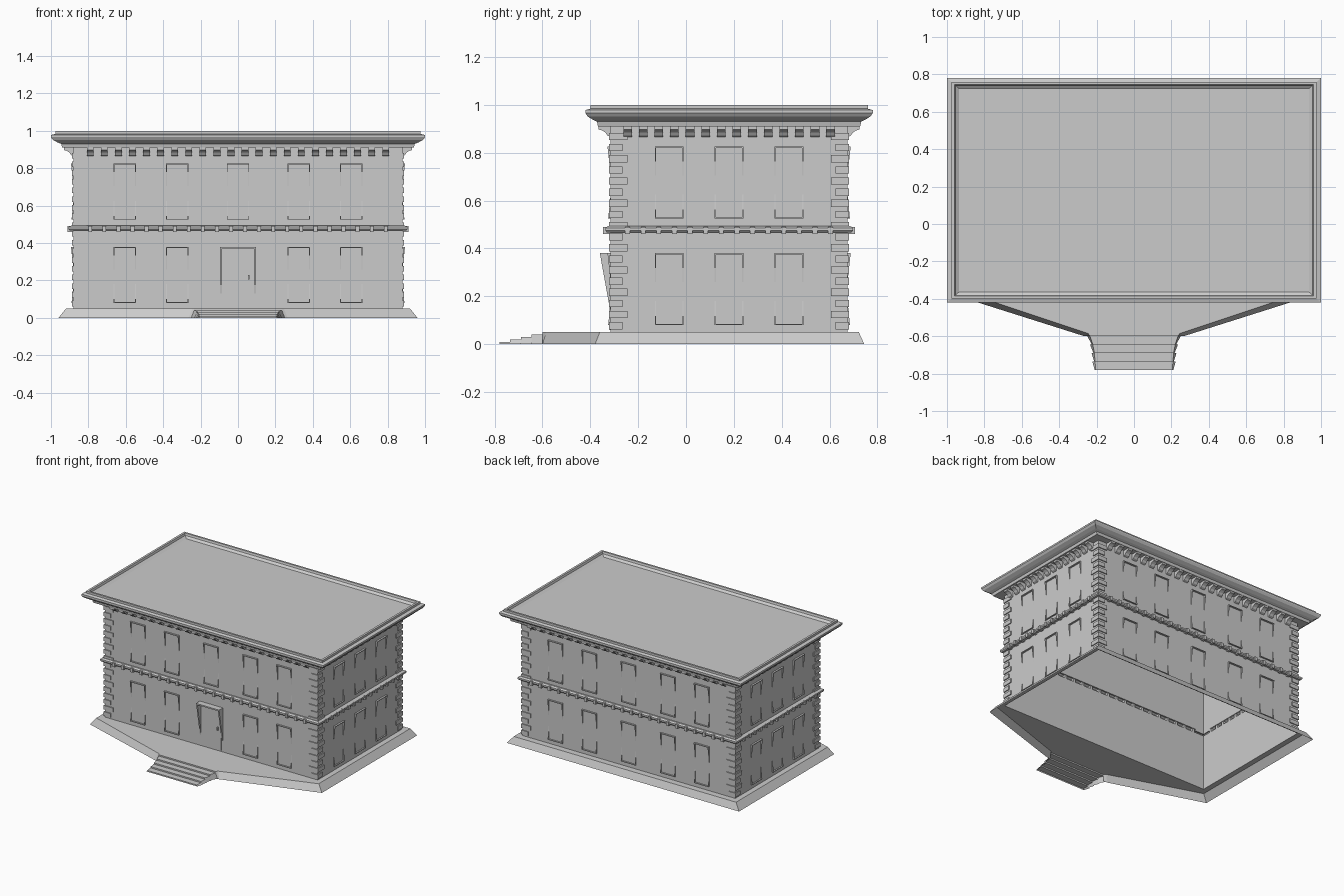
import bpy
import bmesh
from mathutils import Vector

if "Cube" in bpy.data.objects:
    bpy.data.objects.remove(bpy.data.objects["Cube"], do_unlink=True)

HX, HY, CY = 0.88, 0.495, 0.18      # wall half sizes and centre
BASE = 0.05                         # terrace height

stone = bpy.data.materials.new("grey_stone")
stone.use_nodes = True
grey = (0.6, 0.6, 0.6, 1)
stone.diffuse_color = grey
stone.node_tree.nodes["Principled BSDF"].inputs["Base Color"].default_value = grey


def finish(bm, name):
    bmesh.ops.recalc_face_normals(bm, faces=bm.faces)
    mesh = bpy.data.meshes.new(name)
    bm.to_mesh(mesh)
    bm.free()
    mesh.materials.append(stone)
    obj = bpy.data.objects.new(name, mesh)
    bpy.context.scene.collection.objects.link(obj)
    return obj


def loop(bm, points):
    return [bm.verts.new(p) for p in points]


def bridge(bm, a, b, closed=True):
    n = len(a)
    for i in range(n if closed else n - 1):
        j = (i + 1) % n
        bm.faces.new((a[i], a[j], b[j], b[i]))


def rectangle(out, z):
    x, y = HX + out, HY + out * 0.88
    return [(sx * x, CY + sy * y, z) for sx, sy in ((-1, -1), (1, -1), (1, 1), (-1, 1))]


# wall frames: u runs along the wall, out points away from it
SIDES = {
    "front": lambda u, o, z: Vector((u, CY - HY - o, z)),
    "back": lambda u, o, z: Vector((-u, CY + HY + o, z)),
    "left": lambda u, o, z: Vector((HX + o, CY + u, z)),
    "right": lambda u, o, z: Vector((-HX - o, CY - u, z)),
}


def prism(bm, side, u0, u1, profile):
    """Extrude an (out, z) profile along a wall from u0 to u1."""
    at = SIDES[side]
    a = loop(bm, [at(u0, o, z) for o, z in profile])
    b = loop(bm, [at(u1, o, z) for o, z in profile])
    bridge(bm, a, b)
    bm.faces.new(a)
    bm.faces.new(b)


def block(bm, side, u0, u1, out, z0, z1):
    prism(bm, side, u0, u1, [(0, z0), (out, z0), (out, z1), (0, z1)])


def hood(bm, side, u, half, edge, tip, depth, thick):
    """Lintel or sill at height edge, with cheeks fading into the wall at tip."""
    s = 1 if edge > tip else -1
    for c in (-1, 1):
        u0, u1 = sorted((u + c * half, u + c * (half - thick)))
        prism(bm, side, u0, u1, [(0, tip), (depth, edge), (0, edge)])
    block(bm, side, u - half, u + half, depth, edge - s * thick, edge)


# walls, string course, cornice and sunken roof as one skin
SKIN = [(0, BASE), (0, 0.467), (0.018, 0.467), (0.025, 0.474), (0.025, 0.486),
        (0.012, 0.494), (0, 0.494), (0, 0.91), (0.06, 0.91), (0.065, 0.93),
        (0.085, 0.938), (0.11, 0.952), (0.12, 0.966), (0.12, 0.978),
        (0.096, 0.984), (0.096, 1.0), (0.08, 1.0), (0.075, 0.985), (0.055, 0.972)]
bm = bmesh.new()
rings = [loop(bm, rectangle(o, z)) for o, z in SKIN]
for lower, upper in zip(rings, rings[1:]):
    bridge(bm, lower, upper)
bm.faces.new(rings[-1])
finish(bm, "walls_and_roof")

# terrace: sloped skirt and a top with a hole for the house
half_bottom = [(0.235, -0.60), (0.265, -0.60), (0.96, -0.38), (0.96, 0.745)]
half_top = [(0.235, -0.60), (0.245, -0.585), (0.92, -0.36), (0.92, 0.722)]


def mirrored(half, z):
    pts = half + [(-x, y) for x, y in reversed(half)]
    return [(x, y, z) for x, y in pts]


bm = bmesh.new()
low = loop(bm, mirrored(half_bottom, 0))
top = loop(bm, mirrored(half_top, BASE))
bridge(bm, low, top, closed=False)
hole = loop(bm, rectangle(0, BASE))
edges = []
for ring in (top, hole):
    for i, v in enumerate(ring):
        w = ring[(i + 1) % len(ring)]
        edges.append(bm.edges.get((v, w)) or bm.edges.new((v, w)))
bmesh.ops.triangle_fill(bm, edges=edges, use_beauty=True)
finish(bm, "terrace")

# entrance steps: riser, tread and side skirts for each
bm = bmesh.new()
widths = [0.235, 0.22, 0.212, 0.208, 0.205]
for i in range(4):
    y0, y1 = -0.60 - 0.045 * i, -0.645 - 0.045 * i
    z0, z1 = BASE - 0.01 * i, BASE - 0.01 * (i + 1)
    w0, w1 = widths[i], widths[i + 1]
    rows = [loop(bm, [(-w, y, z), (w, y, z)])
            for w, y, z in ((w0, y0, z0), (w0, y0, z1), (w1, y1, z1))]
    for a, b in zip(rows, rows[1:]):
        bm.faces.new((a[0], a[1], b[1], b[0]))
    foot = [loop(bm, [(-w, y, 0), (w, y, 0)]) for w, y in ((w0 + 0.015, y0), (w1 + 0.005, y1))]
    for k in (0, 1):
        bm.faces.new((rows[1][k], rows[2][k], foot[1][k], foot[0][k]))
    if i == 3:
        bm.faces.new((rows[2][0], rows[2][1], foot[1][1], foot[1][0]))
finish(bm, "entrance_steps")

# window surrounds
long_row = [-0.605, -0.325, 0, 0.325, 0.605]
short_row = [-0.25, 0, 0.25]
bm = bmesh.new()
for side in SIDES:
    for u in long_row if side in ("front", "back") else short_row:
        for sill, head in ((0.08, 0.38), (0.525, 0.825)):
            if side == "front" and u == 0 and sill < 0.1:
                continue
            hood(bm, side, u, 0.06, head, head - 0.12, 0.013, 0.005)
            hood(bm, side, u, 0.06, sill, sill + 0.1, 0.01, 0.005)
finish(bm, "window_surrounds")

# door with hood and handle
bm = bmesh.new()
block(bm, "front", -0.083, 0.083, 0.004, 0.06, 0.37)
finish(bm, "door")
bm = bmesh.new()
hood(bm, "front", 0, 0.095, 0.38, 0.13, 0.045, 0.01)
finish(bm, "door_hood")
bm = bmesh.new()
block(bm, "front", 0.054, 0.062, 0.014, 0.205, 0.23)
finish(bm, "door_handle")

# curved cornice brackets and string course teeth
BRACKET = [(0, 0.865), (0.014, 0.872), (0.022, 0.884), (0.036, 0.893), (0.05, 0.897), (0.05, 0.911), (0, 0.911)]
brackets, teeth = bmesh.new(), bmesh.new()
for side in SIDES:
    count, reach = (22, 0.79) if side in ("front", "back") else (14, 0.424)
    for i in range(count):
        u = -reach + 2 * reach * i / (count - 1)
        prism(brackets, side, u - 0.018, u + 0.018, BRACKET)
        block(teeth, side, u - 0.01, u + 0.01, 0.031, 0.46, 0.49)
finish(brackets, "cornice_brackets")
finish(teeth, "string_course_teeth")

# corner quoins, alternating long and short
bm = bmesh.new()
for side in SIDES:
    half = HX if side in ("front", "back") else HY
    for i in range(18):
        z = BASE + 0.012 + 0.0465 * i
        length = 0.07 if i % 2 else 0.05
        for c in (-1, 1):
            u0, u1 = sorted((c * (half + 0.007), c * (half - length)))
            block(bm, side, u0, u1, 0.007, z, z + 0.03)
finish(bm, "corner_quoins")
